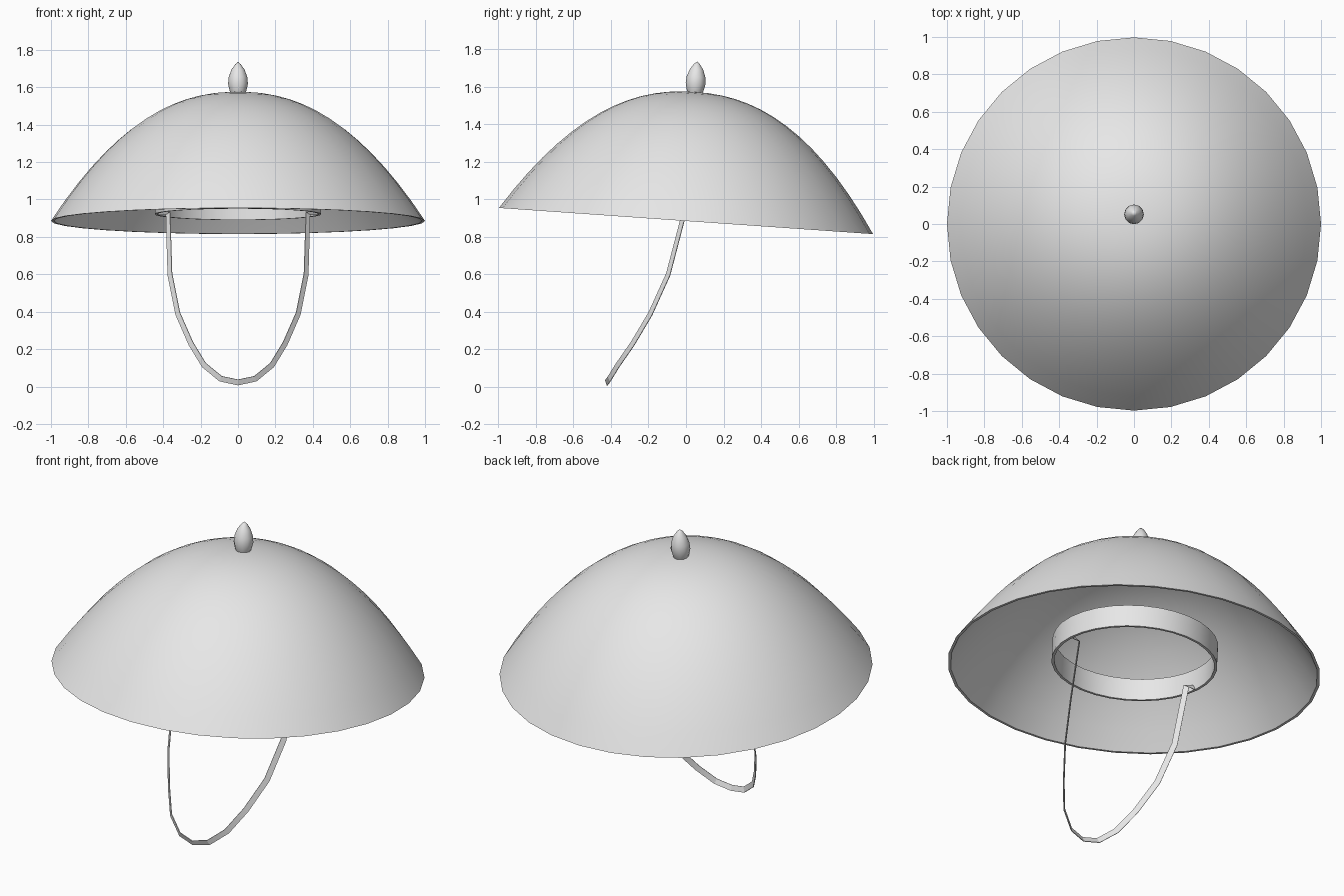
import bpy, bmesh, math
from mathutils import Vector, Matrix

if "Cube" in bpy.data.objects:
    bpy.data.objects.remove(bpy.data.objects["Cube"])

grey = bpy.data.materials.new("plain_grey")
grey.diffuse_color = (0.8, 0.8, 0.8, 1)
grey.use_nodes = True
grey.node_tree.nodes["Principled BSDF"].inputs["Base Color"].default_value = grey.diffuse_color

# Hat frame: rim centre raised, tipped down toward the back
TILT = Matrix.Translation((0, 0, 0.885)) @ Matrix.Rotation(math.radians(-4), 4, 'X')


def finish(name, bm, angle):
    bmesh.ops.remove_doubles(bm, verts=bm.verts, dist=1e-5)
    bmesh.ops.recalc_face_normals(bm, faces=bm.faces)
    mesh = bpy.data.meshes.new(name)
    bm.to_mesh(mesh)
    bm.free()
    mesh.materials.append(grey)
    ob = bpy.data.objects.new(name, mesh)
    bpy.context.collection.objects.link(ob)
    bpy.context.view_layer.objects.active = ob
    ob.select_set(True)
    bpy.ops.object.shade_smooth_by_angle(angle=math.radians(angle))
    ob.select_set(False)
    return ob


def lathe(name, profile, sides, angle=40, closed=False):
    """Spin (radius, height) points around the tilted hat axis."""
    bm = bmesh.new()
    verts = [bm.verts.new((r, 0, h)) for r, h in profile]
    pairs = list(zip(verts, verts[1:]))
    if closed:
        pairs.append((verts[-1], verts[0]))
    edges = [bm.edges.new(p) for p in pairs]
    bmesh.ops.spin(bm, geom=verts + edges, cent=(0, 0, 0), axis=(0, 0, 1),
                   angle=math.tau, steps=sides, use_duplicate=False)
    ob = finish(name, bm, angle)
    ob.matrix_world = TILT
    return ob


# Domed shell: outer curve out to the rim, then the inner curve back up
def dome(radius, height, n=14):
    return [(radius * i / n, height * (1 - (i / n) ** 2.22)) for i in range(n + 1)]


lathe("hat_shell", dome(1.0, 0.69) + dome(0.985, 0.675)[::-1], 32)

# Head band: thin open ring hanging inside the shell
lathe("head_band", [(0.445, 0.036), (0.445, 0.16), (0.43, 0.16), (0.43, 0.036)],
      32, closed=True)

# Pointed bud on the crown
lathe("crown_bud", [(0, 0.675), (0.036, 0.678), (0.045, 0.70), (0.053, 0.735),
                    (0.05, 0.77), (0.036, 0.81), (0.015, 0.84), (0, 0.852)], 12, 50)

# Chin strap: thin flat ribbon following a mirrored half path
half = [(0.425, -0.005, 0.932), (0.374, -0.01, 0.925), (0.364, -0.095, 0.60),
        (0.322, -0.19, 0.39), (0.252, -0.285, 0.23), (0.182, -0.365, 0.115),
        (0.093, -0.41, 0.042), (0, -0.425, 0.022)]
path = [Vector((-x, y, z)) for x, y, z in half] + [Vector(p) for p in half[-2::-1]]
down = Vector((0, -0.44, -0.9)).normalized()
front = Vector((0, -0.9, 0.44)).normalized()
bm = bmesh.new()
rings = []
for i, p in enumerate(path):
    # the ribbon faces outward and forward all the way round
    tangent = (path[min(i + 1, len(path) - 1)] - path[max(i - 1, 0)]).normalized()
    outward = tangent.cross(front).normalized()
    if outward.dot(Vector((p.x, 0, 0)) + down * 0.2) < 0:
        outward = -outward
    across = (front - outward).normalized() * 0.016
    thick = (front + outward).normalized() * 0.002
    rings.append([bm.verts.new(p + a * across + t * thick)
                  for a, t in ((-1, -1), (1, -1), (1, 1), (-1, 1))])
for a, b in zip(rings, rings[1:]):
    for k in range(4):
        m = (k + 1) % 4
        bm.faces.new((a[k], a[m], b[m], b[k]))
bm.faces.new(rings[0])
bm.faces.new(rings[-1])
finish("chin_strap", bm, 20)
